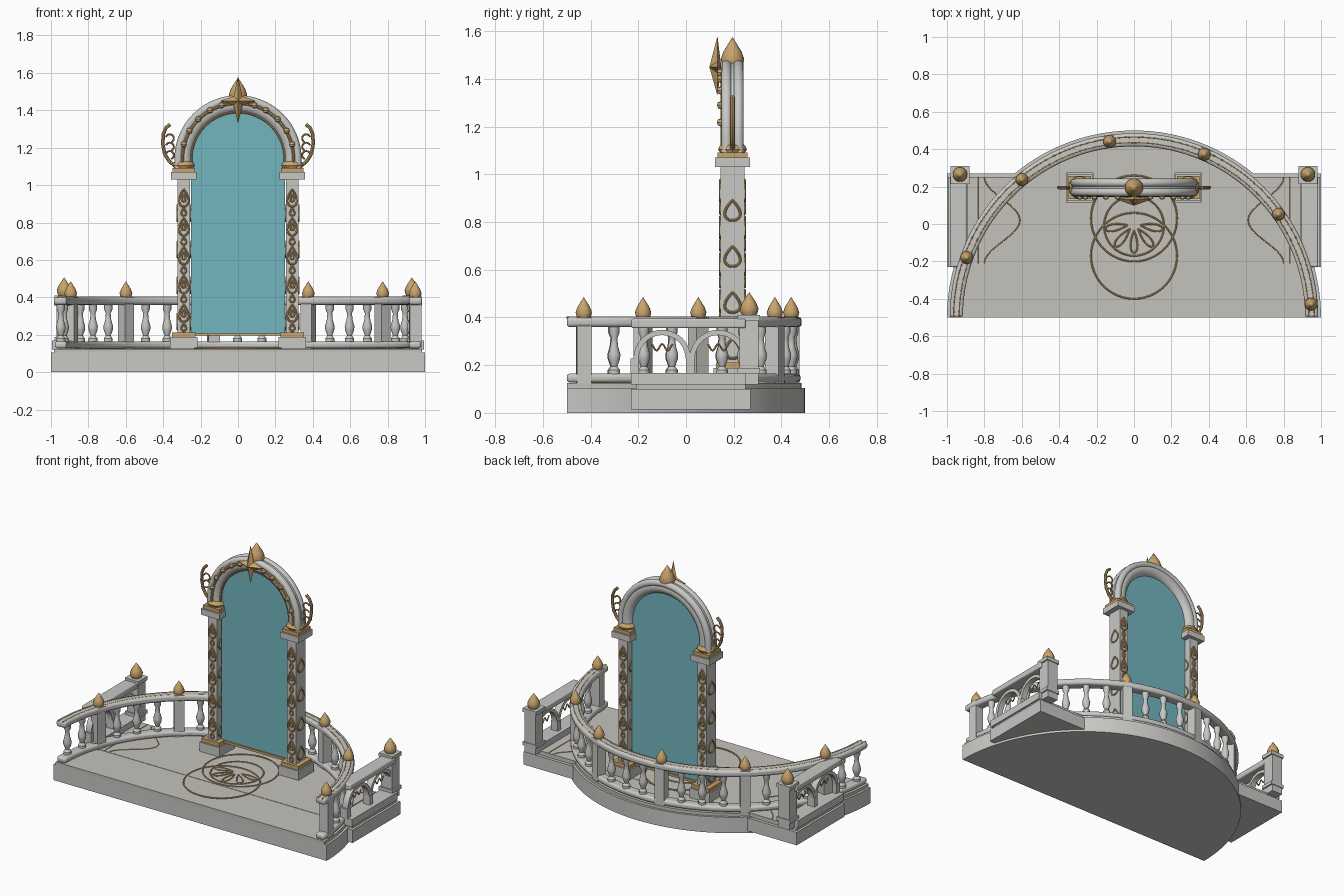
import bpy, bmesh
from math import sin, cos, pi, radians
from mathutils import Vector

if "Cube" in bpy.data.objects:
    bpy.data.objects.remove(bpy.data.objects["Cube"])


def material(name, rgb):
    m = bpy.data.materials.new(name)
    m.use_nodes = True
    m.diffuse_color = (*rgb, 1)
    m.node_tree.nodes["Principled BSDF"].inputs["Base Color"].default_value = (*rgb, 1)
    return m


STONE = material("pale stone", (0.58, 0.58, 0.56))
FLOOR = material("warm floor stone", (0.56, 0.54, 0.5))
GOLD = material("antique gold", (0.58, 0.37, 0.15))
GLASS = material("teal mirror glass", (0.17, 0.47, 0.52))
made = []


def place(name, mesh, loc=(0, 0, 0), rot=0, bevel=0):
    ob = bpy.data.objects.new(name, mesh)
    bpy.context.collection.objects.link(ob)
    ob.location, ob.rotation_euler.z = loc, rot
    if bevel:
        mod = ob.modifiers.new("soft edges", "BEVEL")
        mod.width, mod.segments, mod.limit_method = bevel, 3, "ANGLE"
    made.append(ob)
    return ob


def to_mesh(name, bm, mat):
    bmesh.ops.recalc_face_normals(bm, faces=bm.faces)
    me = bpy.data.meshes.new(name)
    bm.to_mesh(me)
    bm.free()
    me.materials.append(mat)
    return me


def box(name, x, y, z, mat=STONE, **kw):
    """Box from its low and high limits on each axis."""
    bm = bmesh.new()
    bmesh.ops.create_cube(bm, size=1)
    for v in bm.verts:
        v.co = [(lo + hi) / 2 + c * (hi - lo) for c, (lo, hi) in zip(v.co, (x, y, z))]
    return place(name, to_mesh(name, bm, mat), **kw)


def prism(name, outline, depth, mat, bevel=0):
    """Closed 3D outline pushed along the depth vector."""
    bm = bmesh.new()
    face = bm.faces.new([bm.verts.new(p) for p in outline])
    new = bmesh.ops.extrude_face_region(bm, geom=[face])["geom"]
    verts = [g for g in new if isinstance(g, bmesh.types.BMVert)]
    bmesh.ops.translate(bm, verts=verts, vec=depth)
    return place(name, to_mesh(name, bm, mat), bevel=bevel)


def lathe(name, profile, mat, steps=16):
    """Mesh of a (radius, height) profile spun about z."""
    bm = bmesh.new()
    vs = [bm.verts.new((r, 0, z)) for r, z in profile]
    edges = [bm.edges.new(p) for p in zip(vs, vs[1:])]
    bmesh.ops.spin(bm, geom=vs + edges, axis=(0, 0, 1), cent=(0, 0, 0),
                   angle=2 * pi, steps=steps)
    bmesh.ops.remove_doubles(bm, verts=bm.verts, dist=1e-4)
    return to_mesh(name, bm, mat)


def tubes(name, paths, radius, mat=GOLD, closed=False, res=2):
    """Round tubes along several point paths, as one mesh."""
    cu = bpy.data.curves.new(name, "CURVE")
    cu.dimensions, cu.bevel_depth, cu.bevel_resolution, cu.use_fill_caps = "3D", radius, res, True
    for path in paths:
        sp = cu.splines.new("POLY")
        sp.points.add(len(path) - 1)
        for p, co in zip(sp.points, path):
            p.co = (*co, 1)
        sp.use_cyclic_u = closed
    tmp = bpy.data.objects.new(name, cu)
    bpy.context.collection.objects.link(tmp)
    bpy.context.view_layer.update()
    me = bpy.data.meshes.new_from_object(tmp.evaluated_get(bpy.context.evaluated_depsgraph_get()))
    bpy.data.objects.remove(tmp)
    me.materials.clear()
    me.materials.append(mat)
    return place(name, me)


def arc(r, a0=0, a1=180, n=48, c=(0, 0)):
    return [(c[0] + r * cos(radians(a0 + (a1 - a0) * i / n)),
             c[1] + r * sin(radians(a0 + (a1 - a0) * i / n))) for i in range(n + 1)]


# Half-round stage and the rectangular block crossing it
FZ = 0.125
MID = (0, -0.5)
for name, r, z, h, mat in (("stage_base", 1, 0, 0.105, STONE), ("stage_floor", 0.985, 0.105, 0.02, FLOOR)):
    prism(name, [(x, y, z) for x, y in arc(r, c=MID, n=72)], (0, 0, h), mat)
box("cross_block", (-1, 1), (-0.23, 0.27), (0.015, 0.1))
box("cross_floor", (-0.985, 0.985), (-0.21, 0.25), (0.1, 0.127), FLOOR)

# Curved balustrade
for name, ro, ri, z, h in (("bottom_rail", 0.98, 0.915, 0.127, 0.038), ("hand_rail", 0.985, 0.915, 0.36, 0.042)):
    ring = arc(ro, c=MID, n=72) + arc(ri, c=MID, n=72)[::-1]
    prism(name, [(x, y, z) for x, y in ring], (0, 0, h), STONE, bevel=0.014)
tubes("rail_inlay", [[(x, y, 0.4) for x, y in arc(r, c=MID)] for r in (0.935, 0.965)], 0.004)

baluster = lathe("baluster", [(0.024, 0.16), (0.024, 0.18), (0.013, 0.195), (0.024, 0.225), (0.026, 0.245),
                              (0.016, 0.28), (0.013, 0.315), (0.022, 0.335), (0.022, 0.365)], STONE, 12)
finial = lathe("finial", [(0, 0), (0.024, 0), (0.03, 0.012), (0.034, 0.03), (0.026, 0.052),
                          (0.012, 0.075), (0, 0.094)], GOLD)
for i in range(24):
    deg = 4.3 + 7.8 * i
    if deg > 178:
        break
    a = radians(deg)
    x, y = 0.95 * cos(a), -0.5 + 0.95 * sin(a)
    if i % 4:
        place("baluster", baluster, (x, y, 0))
    else:
        box("rail_post", (-0.031, 0.031), (-0.031, 0.031), (FZ, 0.4), loc=(x, y, 0), rot=a)
        place("post_finial", finial, (x, y, 0.392))

# Straight side balustrades with twin arches
for s in (-1, 1):
    def span(a, b):
        return tuple(sorted((s * a, s * b)))
    box("side_plinth", span(0.89, 0.995), (-0.23, 0.25), (0.12, 0.168))
    box("side_rail", span(0.895, 0.985), (-0.23, 0.25), (0.355, 0.395), bevel=0.008)
    box("side_post", span(0.89, 0.97), (0.225, 0.305), (0.12, 0.39))
    box("side_post_foot", span(0.88, 0.98), (0.215, 0.31), (0.165, 0.188))
    box("side_post_cap", span(0.88, 0.98), (0.215, 0.31), (0.385, 0.41))
    place("side_finial", finial, (s * 0.93, 0.265, 0.405)).scale = (1.15, 1.15, 1.08)
    for y in (-0.215, 0.018):
        box("arch_stub", span(0.915, 0.965), (y - 0.017, y + 0.017), (0.165, 0.228))
    for y in (-0.1, 0.135):
        band = arc(0.12, c=(y, 0.228), n=20) + arc(0.098, c=(y, 0.228), n=20)[::-1]
        prism("side_arch", [(s * 0.92, v, z) for v, z in band], (s * 0.04, 0, 0), STONE)
        wave = [(s * 0.94, y + 0.045 * t / 10, 0.275 + 0.014 * cos(0.6 * t)) for t in range(-10, 11)]
        tubes("arch_scroll", [wave], 0.004)

# Mirror glass
AZ, Y = 1.14, 0.195
outline = [(-0.252, 0.2)] + arc(0.252, 180, 0, c=(0, AZ)) + [(0.252, 0.2)]
prism("mirror_glass", [(x, Y - 0.01, z) for x, z in outline], (0, 0.02, 0), GLASS)
box("glass_sill", (-0.25, 0.25), (Y - 0.02, Y + 0.02), (0.195, 0.21), GOLD)


# Arch frame
def frame_path(r, y):
    return [(x, y, z) for x, z in [(r, 1.08)] + arc(r, c=(0, AZ)) + [(-r, 1.08)]]


tubes("arch_frame", [frame_path(0.288, Y)], 0.043, STONE, res=5)
tubes("arch_mouldings", [frame_path(0.318, Y - 0.025), frame_path(0.318, Y + 0.025)], 0.022, STONE, res=4)
tubes("arch_gold_lines", [frame_path(0.252, Y - 0.018), frame_path(0.297, Y - 0.043)], 0.008)
bead = lathe("bead", [(0, -0.017), (0.012, -0.012), (0.016, 0), (0.012, 0.012), (0, 0.017)], GOLD, 10)
for deg in (15, 30, 45, 60, 73):
    for a in (radians(deg), radians(180 - deg)):
        place("arch_bead", bead, (0.3 * cos(a), 0.145, AZ + 0.3 * sin(a)))

# Pillars, capitals and side horns
collar = lathe("collar", [(0, -0.018), (0.05, -0.018), (0.06, 0), (0.054, 0.014), (0.046, 0.022), (0, 0.022)], GOLD)


def drop(center, u, w, h, n=20):
    """Teardrop loop with its point upward."""
    c, u = Vector(center), Vector(u)
    return [c + u * (w * sin(t) * sin(t / 2) * 1.25) + Vector((0, 0, h * cos(t)))
            for t in (2 * pi * i / n for i in range(n))]


for s in (-1, 1):
    px = s * 0.29

    def stack(name, hx, hy, z, mat=STONE):
        box(name, (px - hx, px + hx), (Y - hy, Y + hy), z, mat)
    stack("pillar_plinth", 0.073, 0.08, (0.12, 0.188))
    stack("pillar_gold_foot", 0.064, 0.07, (0.188, 0.212), GOLD)
    stack("pillar", 0.033, 0.05, (0.2, 1.04))
    stack("capital", 0.068, 0.073, (1.03, 1.07))
    stack("gold_capital", 0.06, 0.062, (1.07, 1.092), GOLD)
    place("arch_collar", collar, (px, Y, 1.105))
    loops = []
    for k in range(4):
        z = 0.27 + 0.193 * k
        loops += [drop((px + d * 0.034, Y, z), (0, 1, 0), 0.034, 0.042) for d in (-1, 1)]
    for k in range(5):
        z = 0.315 + 0.154 * k
        for d in (-1, 1):
            loops.append(drop((px, Y + d * 0.051, z), (1, 0, 0), 0.026, 0.046))
            loops.append(drop((px, Y + d * 0.051, z), (1, 0, 0), 0.011, 0.018))
            loops.append(drop((px, Y + d * 0.051, z - 0.075), (1, 0, 0), 0.012, 0.02))
    tubes("pillar_loops", loops, 0.0055, closed=True)
    horn = [(0.335, 1.1), (0.37, 1.13), (0.393, 1.17), (0.402, 1.22), (0.4, 1.27), (0.386, 1.305), (0.364, 1.325)]
    tubes("side_horn", [[(s * x, Y, z) for x, z in horn]], 0.0095)
    curls = [[(s * x, Y, z) for x, z in arc(0.022, 20, 250, 10, (0.365, zc))] for zc in (1.16, 1.205, 1.25)]
    tubes("horn_curls", curls, 0.005)

# Crown spire and four-pointed star
place("crown_spire", finial, (0, Y, 1.44)).scale = (1.45, 1.45, 1.45)
bm = bmesh.new()
tips = []
for i, r in enumerate((0.095, 0.13, 0.095, 0.12)):
    for rad, a in ((r, i * pi / 2), (0.034, i * pi / 2 + pi / 4)):
        tips.append(bm.verts.new((rad * cos(a), 0.132, 1.45 + rad * sin(a))))
for y in (0.098, 0.148):
    hub = bm.verts.new((0, y, 1.45))
    for a, b in zip(tips, tips[1:] + tips[:1]):
        bm.faces.new((hub, a, b))
place("crown_star", to_mesh("crown_star", bm, GOLD))

# Gold floor tracery
rings = [arc(r, 0, 352.5, 47, c) for r, c in ((0.23, (0, -0.17)), (0.23, (0, 0.03)), (0.16, (0, -0.01)))]
for deg in (-170, -130, -90, -50, -10):
    a = radians(deg)
    petal = []
    for i in range(20):
        t = 2 * pi * i / 20
        along, side = 0.095 - 0.06 * cos(t), 0.024 * sin(t) * sin(t / 2)
        petal.append((along * cos(a) - side * sin(a), along * sin(a) + side * cos(a)))
    rings.append(petal)
tubes("floor_rosette", [[(x, y, 0.128) for x, y in p] for p in rings], 0.0045, closed=True, res=1)
lines = []
for s in (-1, 1):
    lines.append([(s * (0.8 - 0.19 * cos(t * pi / 20) ** 2), 0.02 + 0.023 * t, 0.127) for t in range(-10, 11)])
    lines.append([(s * 0.835, -0.21, 0.127), (s * 0.835, 0.25, 0.127)])
tubes("floor_side_lines", lines, 0.003, res=1)

# Smooth rounded parts while keeping hard edges
bpy.ops.object.select_all(action="DESELECT")
for ob in made:
    ob.select_set(True)
bpy.context.view_layer.objects.active = made[0]
bpy.ops.object.shade_smooth_by_angle(angle=radians(35))
